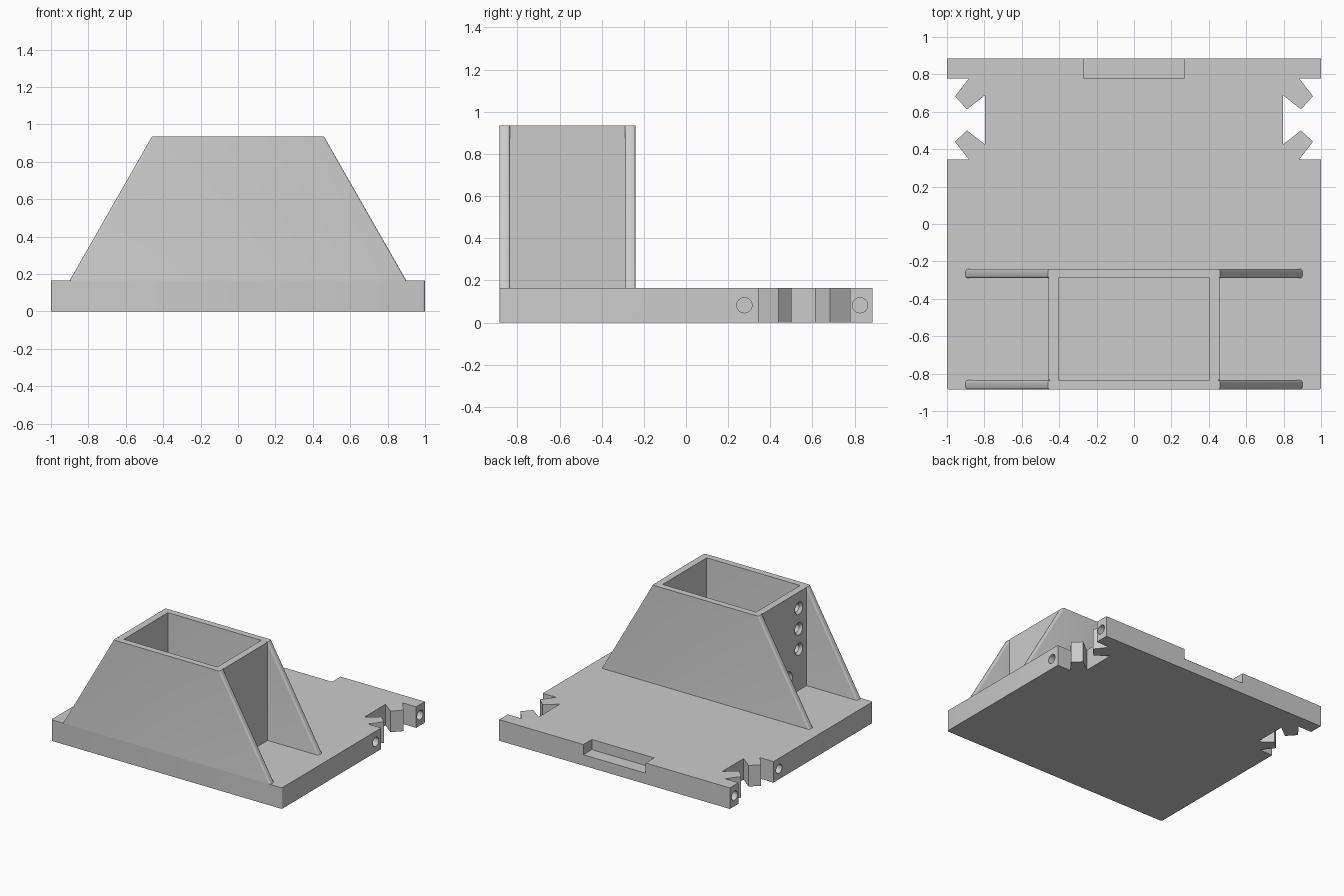
import bpy, bmesh, math
from mathutils import Vector, Matrix

cube = bpy.data.objects.get("Cube")
if cube:
    bpy.data.objects.remove(cube, do_unlink=True)

grey = bpy.data.materials.new("light_grey")
grey.use_nodes = True
COLOUR = (0.6, 0.6, 0.6, 1)
grey.diffuse_color = COLOUR
grey.node_tree.nodes["Principled BSDF"].inputs["Base Color"].default_value = COLOUR


def finish(name, bm):
    bmesh.ops.recalc_face_normals(bm, faces=bm.faces)
    mesh = bpy.data.meshes.new(name)
    bm.to_mesh(mesh)
    bm.free()
    mesh.materials.append(grey)
    obj = bpy.data.objects.new(name, mesh)
    bpy.context.collection.objects.link(obj)
    return obj


def prism(name, points, depth, round_edges=None, radius=0.012):
    """Extrude a closed outline by depth, rounding edges picked by a rule."""
    bm = bmesh.new()
    face = bm.faces.new([bm.verts.new(p) for p in points])
    new = bmesh.ops.extrude_face_region(bm, geom=[face])["geom"]
    verts = [v for v in new if isinstance(v, bmesh.types.BMVert)]
    bmesh.ops.translate(bm, verts=verts, vec=depth)
    bmesh.ops.recalc_face_normals(bm, faces=bm.faces)
    if round_edges:
        edges = [e for e in bm.edges if round_edges(*(v.co for v in e.verts))]
        bmesh.ops.bevel(bm, geom=edges, offset=radius, segments=3,
                        profile=0.5, affect="EDGES")
    return finish(name, bm)


def box(name, lo, hi):
    x, y, z = lo
    X, Y, Z = hi
    return prism(name, [(x, y, z), (X, y, z), (X, Y, z), (x, Y, z)], (0, 0, Z - z))


def rod(name, centre, radius, length, tip=None):
    """Cylinder or cone lying along x."""
    bm = bmesh.new()
    bmesh.ops.create_cone(bm, cap_ends=True, segments=32, radius1=radius,
                          radius2=radius if tip is None else tip, depth=length,
                          matrix=Matrix.Translation(centre) @ Matrix.Rotation(math.pi / 2, 4, "Y"))
    return finish(name, bm)


def cut(obj, cutters):
    for c in cutters:
        c.hide_render = True
        mod = obj.modifiers.new("cut", "BOOLEAN")
        mod.operation, mod.solver, mod.object = "DIFFERENCE", "EXACT", c
        bpy.context.view_layer.objects.active = obj
        bpy.ops.object.modifier_apply(modifier=mod.name)
        bpy.data.objects.remove(c, do_unlink=True)


def shade(obj):
    bpy.ops.object.select_all(action="DESELECT")
    obj.select_set(True)
    bpy.context.view_layer.objects.active = obj
    bpy.ops.object.shade_smooth_by_angle(angle=math.radians(32))


DEPTH, BASE, TOP = 0.885, 0.165, 0.935

# Base plate with a toothed recess on each side
recess = [(1, 0.345), (0.883, 0.345), (0.957, 0.44), (0.893, 0.5), (0.797, 0.426),
          (0.797, 0.688), (0.893, 0.613), (0.957, 0.683), (0.883, 0.778), (1, 0.778)]
right = [(1, -DEPTH)] + recess + [(1, DEPTH)]
outline = right + [(-x, y) for x, y in reversed(right)]
base = prism("base_plate", [(x, y, 0) for x, y in outline], (0, 0, BASE),
             lambda a, b: a.y < -0.8 and b.y < -0.8 and abs(a.z - b.z) > 0.1)

# Back latch step and side pin holes
cutters = [box("latch_cutter", (-0.27, 0.78, 0.085), (0.27, 1, 0.3))]
for side in (-1, 1):
    for y in (0.277, 0.826):
        cutters.append(rod("pin_cutter", (side, y, 0.082), 0.036, 0.2))
cut(base, cutters)
shade(base)

# Sloped front and back panels with rounded slanted edges
for name, y in (("front_panel", -DEPTH), ("back_panel", -0.29)):
    panel = prism(name, [(-0.9, y, BASE), (0.9, y, BASE), (0.46, y, TOP), (-0.46, y, TOP)],
                  (0, 0.05, 0),
                  lambda a, b: abs(a.z - b.z) > 0.1)
    shade(panel)

# Side walls of the open box
left_wall = box("plain_wall", (0.405, -0.835, BASE), (0.46, -0.29, TOP))
drilled = box("drilled_wall", (-0.46, -0.835, BASE), (-0.405, -0.29, TOP))

# Three countersunk screw holes and a cable hole
holes = [rod("cable_cutter", (-0.43, -0.6, 0.3), 0.06, 0.2)]
for z in (0.807, 0.647, 0.487):
    holes.append(rod("screw_cutter", (-0.43, -0.74, z), 0.032, 0.2))
    holes.append(rod("countersink_cutter", (-0.45, -0.74, z), 0.056, 0.04, 0.025))
cut(drilled, holes)
shade(drilled)
